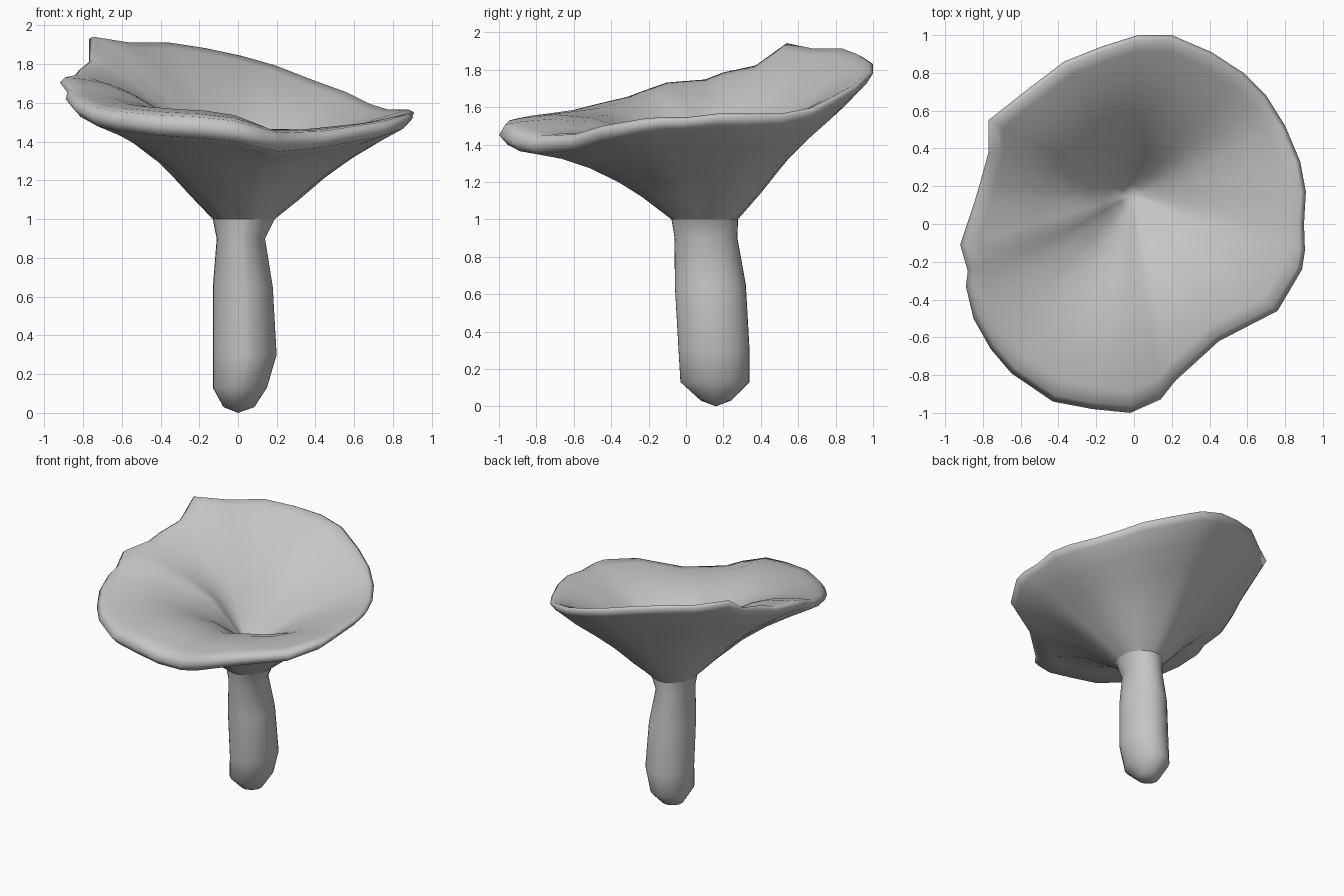
import bpy
import bmesh
import math
from mathutils import Vector

default = bpy.data.objects.get("Cube")
if default:
    bpy.data.objects.remove(default, do_unlink=True)

grey = bpy.data.materials.new("mushroom grey")
grey.use_nodes = True
colour = (0.56, 0.56, 0.56, 1)
grey.diffuse_color = colour
grey.node_tree.nodes["Principled BSDF"].inputs["Base Color"].default_value = colour

# Wavy rim of the cap, counter-clockwise from the left side
RIM = [Vector(p) for p in (
    (.9, 0, 1.55), (.91, .17, 1.57), (.88, .33, 1.57), (.8, .52, 1.57),
    (.7, .68, 1.6), (.58, .8, 1.66), (.41, .91, 1.72), (.2, 1, 1.8),
    (.02, 1, 1.85), (-.17, .94, 1.89), (-.37, .86, 1.92), (-.58, .7, 1.92),
    (-.77, .55, 1.95), (-.77, .38, 1.83), (-.82, .2, 1.79), (-.85, .1, 1.75),
    (-.92, -.11, 1.73), (-.88, -.25, 1.68), (-.89, -.33, 1.65),
    (-.85, -.5, 1.61), (-.76, -.66, 1.57), (-.65, -.79, 1.55),
    (-.43, -.94, 1.53), (-.22, -.98, 1.52), (-.02, -1, 1.5),
    (.14, -.93, 1.46), (.22, -.83, 1.44), (.45, -.62, 1.45),
    (.76, -.46, 1.5), (.89, -.24, 1.54), (.905, -.14, 1.55))]
CENTRE = Vector((.03, .1, 1))
ANGLES = [math.atan2(p.y - CENTRE.y, p.x - CENTRE.x) for p in RIM]


def ellipse(x, y, z, rx, ry):
    return [Vector((x + rx * math.cos(a), y + ry * math.sin(a), z)) for a in ANGLES]


def loft(name, rings, start=None, end=None):
    """Skin a stack of rings, closing either end to a point."""
    bm = bmesh.new()
    loops = [[bm.verts.new(p) for p in ring] for ring in rings]
    n = len(ANGLES)
    for low, high in zip(loops, loops[1:]):
        for i in range(n):
            j = (i + 1) % n
            bm.faces.new((low[i], low[j], high[j], high[i]))
    for tip, loop in ((start, loops[0]), (end, loops[-1])):
        if tip:
            v = bm.verts.new(tip)
            for i in range(n):
                bm.faces.new((loop[i], loop[(i + 1) % n], v))
    bmesh.ops.recalc_face_normals(bm, faces=bm.faces)
    mesh = bpy.data.meshes.new(name)
    bm.to_mesh(mesh)
    bm.free()
    mesh.materials.append(grey)
    obj = bpy.data.objects.new(name, mesh)
    bpy.context.collection.objects.link(obj)
    bpy.ops.object.select_all(action="DESELECT")
    obj.select_set(True)
    bpy.context.view_layer.objects.active = obj
    bpy.ops.object.shade_smooth_by_angle(angle=math.radians(130))


# Stem: slightly bent, flattened, with a blunt rounded foot
neck = ellipse(.03, .1, 1, .16, .178)
loft("stem", [ellipse(*row) for row in (
    (.005, .16, .03, .08, .08), (.01, .155, .13, .14, .185),
    (.035, .15, .3, .165, .19), (.025, .13, .65, .155, .19),
    (.015, .107, .9, .125, .168))] + [neck], start=Vector((0, .16, 0)))


def lip(p):
    """Thickness of the rolled edge, fuller toward the front."""
    return .04 + .06 * max(0, -p.y)


def facing(angle, x, y):
    """How far an angle points along a direction, never negative."""
    return max(0, math.cos(angle) * x + math.sin(angle) * y)


def mix(a, b, weight):
    return a + (b - a) * weight


def under_ring(s, f):
    ring = []
    for i, (b, p) in enumerate(zip(neck, RIM)):
        q = b.lerp(p, s)
        # the front flares out sooner than the back
        rise = mix(f, 1 - (1 - s) ** 1.9, facing(ANGLES[i], 0, -1))
        q.z = b.z + (p.z - lip(p) - b.z) * rise
        # faint folds running down the underside
        q.z += .01 * math.sin(i * 2.1) * math.sin(math.pi * s)
        ring.append(q)
    return ring


PIT = Vector((-.01, .15, 1.12))


def inner_ring(s, f):
    ring = []
    for a, p in zip(ANGLES, RIM):
        q = PIT.lerp(p, s)
        # swollen shelf at the front, dropping steeply into the pit
        shelf = 1 - (1 - s) ** 2.5 + .7 * s * (1 - s)
        q.z = PIT.z + (p.z - PIT.z) * mix(f, shelf, facing(a, -.2, -.98))
        # small crumpled fold beside the pit
        d = (Vector((q.x, q.y)) - Vector((-.24, .02))).length
        q.z += .05 * max(0, 1 - d / .16)
        ring.append(q)
    return ring


# Cap: underside, rolled lip, then the funnel inside
underside = [under_ring(s, f) for s, f in (
    (.18, .19), (.38, .42), (.58, .61), (.78, .78), (.95, .95))]
edge = [Vector((p.x, p.y, p.z - lip(p) * .5)) for p in RIM]
funnel = [inner_ring(s, f) for s, f in (
    (.97, .99), (.9, .95), (.75, .86), (.58, .72), (.42, .56),
    (.28, .38), (.16, .18), (.07, .05))]
loft("cap", [neck] + underside + [edge] + funnel, end=PIT)
